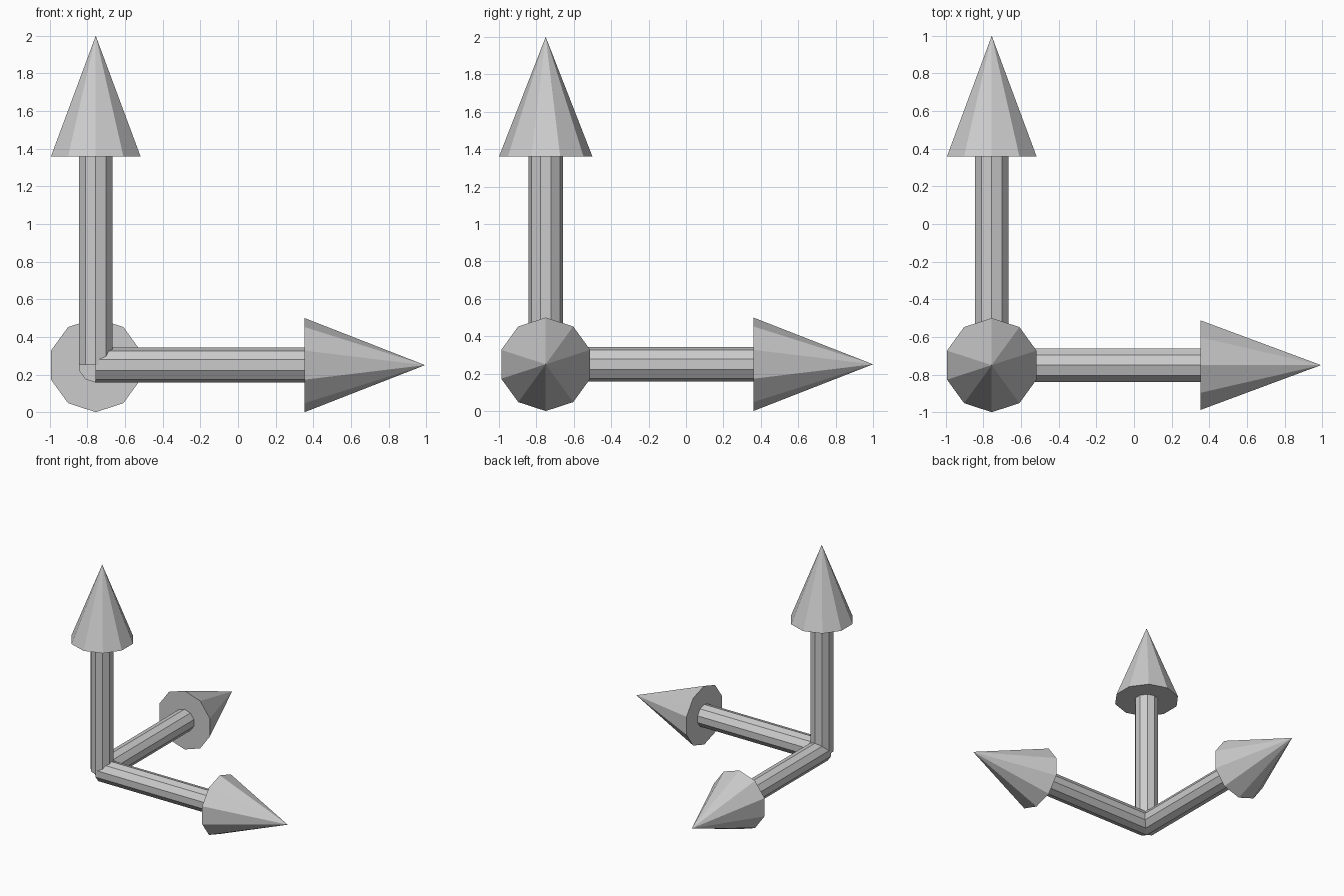
import bpy, bmesh
from math import sin, cos, tau
from mathutils import Vector

if "Cube" in bpy.data.objects:
    bpy.data.objects.remove(bpy.data.objects["Cube"])

SIDES = 10
ORIGIN = Vector((-0.756, -0.75, 0.25))
SHAFT_R, HEAD_R = 0.093, 0.25
HEAD_START, LENGTH = 1.11, 1.75


def arrow(name, side, up, along):
    """Faceted arrow lathed around 'along'; ring corners point along +/- 'up'."""
    side, up, along = Vector(side), Vector(up), Vector(along)
    bm = bmesh.new()

    def ring(radius, dist):
        return [bm.verts.new(along * dist + side * radius * sin(tau * i / SIDES)
                             + up * radius * cos(tau * i / SIDES)) for i in range(SIDES)]

    rings = [ring(SHAFT_R, 0), ring(SHAFT_R, HEAD_START), ring(HEAD_R, HEAD_START)]
    tip = bm.verts.new(along * LENGTH)
    bm.faces.new(rings[0])
    for i in range(SIDES):
        j = (i + 1) % SIDES
        for a, b in zip(rings, rings[1:]):
            bm.faces.new((a[i], a[j], b[j], b[i]))
        bm.faces.new((rings[-1][i], rings[-1][j], tip))
    bmesh.ops.recalc_face_normals(bm, faces=bm.faces)

    mesh = bpy.data.meshes.new(name)
    bm.to_mesh(mesh)
    bm.free()
    obj = bpy.data.objects.new(name, mesh)
    obj.location = ORIGIN
    bpy.context.collection.objects.link(obj)


# Three arrows sharing one corner
X, Y, Z = (1, 0, 0), (0, 1, 0), (0, 0, 1)
arrow("x_axis_arrow", Y, Z, X)
arrow("y_axis_arrow", X, Z, Y)
arrow("z_axis_arrow", X, Y, Z)
